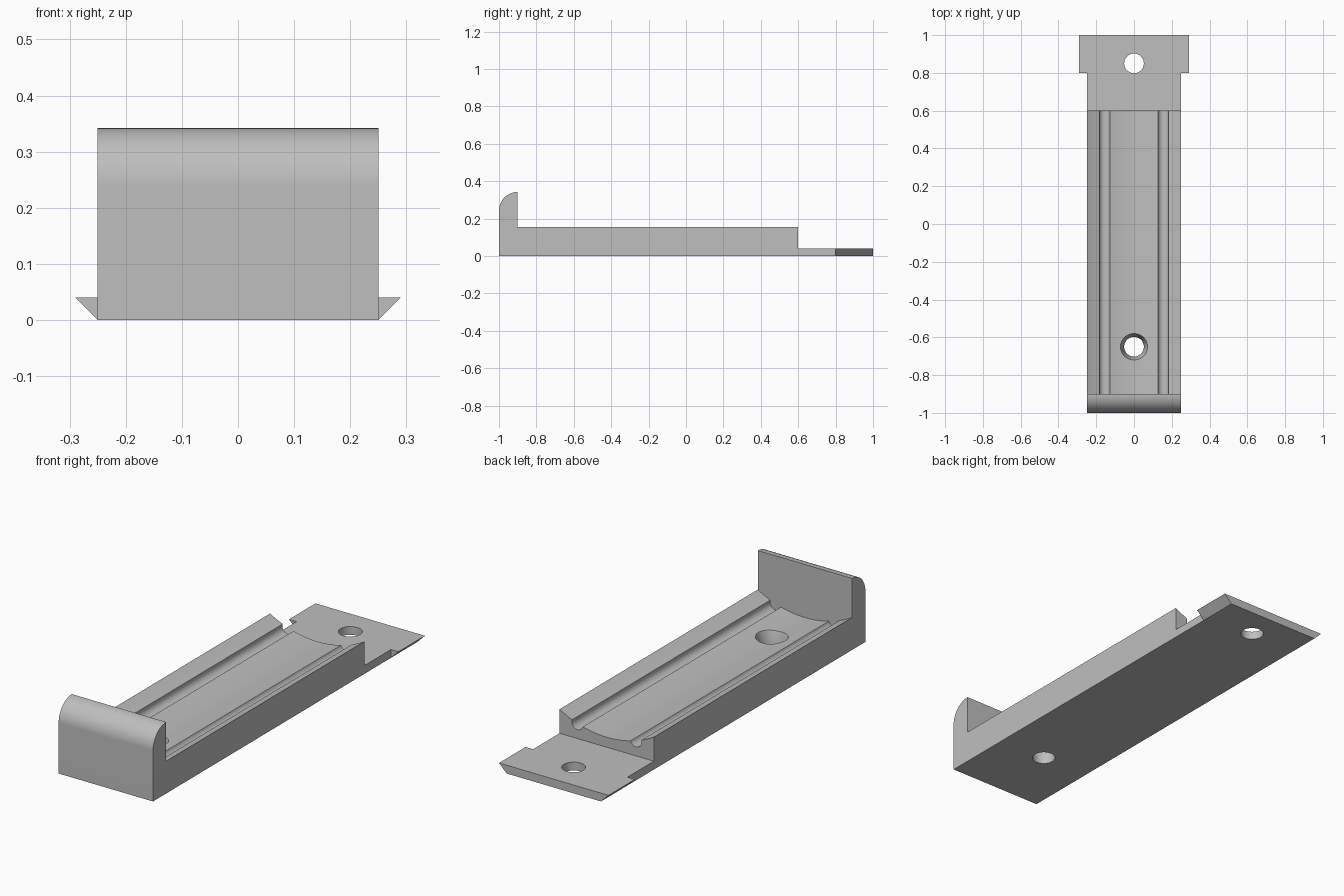
import bpy, bmesh
from math import sin, cos, sqrt, pi, asin, acos, atan2, radians
from mathutils import Vector

cube = bpy.data.objects.get("Cube")
if cube:
    bpy.data.objects.remove(cube, do_unlink=True)

grey = bpy.data.materials.new("mid grey")
grey.use_nodes = True
colour = (0.52, 0.52, 0.52, 1)
grey.diffuse_color = colour
grey.node_tree.nodes["Principled BSDF"].inputs["Base Color"].default_value = colour

HALF, TOP, SHELF = 0.25, 0.155, 0.04      # half width, bed height, tongue height
LIP_Y, BED_Y = -0.9, 0.6                  # lip back, bed back


def loft(name, start, end):
    """Solid between two matching loops of points."""
    bm = bmesh.new()
    a = [bm.verts.new(p) for p in start]
    b = [bm.verts.new(p) for p in end]
    bm.faces.new(a)
    bm.faces.new(b[::-1])
    for i in range(len(a)):
        j = (i + 1) % len(a)
        bm.faces.new((a[i], b[i], b[j], a[j]))
    bmesh.ops.remove_doubles(bm, verts=bm.verts, dist=1e-5)
    bmesh.ops.recalc_face_normals(bm, faces=bm.faces)
    mesh = bpy.data.meshes.new(name)
    bm.to_mesh(mesh)
    bm.free()
    mesh.materials.append(grey)
    obj = bpy.data.objects.new(name, mesh)
    bpy.context.collection.objects.link(obj)
    return obj


def ring(r, y, z, n=48):
    return [(r * cos(2 * pi * i / n), y + r * sin(2 * pi * i / n), z) for i in range(n)]


def activate(obj):
    bpy.ops.object.select_all(action='DESELECT')
    obj.select_set(True)
    bpy.context.view_layer.objects.active = obj


def drill(obj, y, z0, r0, z1, r1):
    """Cut a straight or tapered vertical hole."""
    cutter = loft("hole_cutter", ring(r0, y, z0), ring(r1, y, z1))
    cutter.hide_render = True
    mod = obj.modifiers.new("hole", 'BOOLEAN')
    mod.operation, mod.solver, mod.object = 'DIFFERENCE', 'EXACT', cutter
    activate(obj)
    bpy.ops.object.modifier_apply(modifier=mod.name)
    bpy.data.objects.remove(cutter, do_unlink=True)


# Bed: shallow trough with a round groove along each side
R = 0.5
zc = TOP + sqrt(R * R - HALF * HALF)


def trough(x):
    return zc - sqrt(R * R - x * x)


gx, gr = 0.155, 0.03
gz = trough(gx)
inner, outer = gx - 0.0287, gx + 0.0278
a0 = atan2(trough(outer) - gz, outer - gx)
a1 = atan2(trough(inner) - gz, inner - gx)
if a1 > 0:
    a1 -= 2 * pi
if a1 > a0:
    a1 -= 2 * pi
half = [(HALF - (HALF - outer) * i / 5, trough(HALF - (HALF - outer) * i / 5)) for i in range(5)]
half += [(gx + gr * cos(a0 + (a1 - a0) * i / 14), gz + gr * sin(a0 + (a1 - a0) * i / 14))
         for i in range(15)]
half += [(inner * (1 - i / 8), trough(inner * (1 - i / 8))) for i in range(1, 9)]
profile = [(HALF, 0)] + half + [(-x, z) for x, z in half[-2::-1]] + [(-HALF, 0)]
bed = loft("grooved_bed", [(x, LIP_Y, z) for x, z in profile],
           [(x, BED_Y, z) for x, z in profile])
drill(bed, -0.65, -0.05, 0.052, 0.05, 0.052)
drill(bed, -0.65, 0.03, 0.052, 0.12, 0.08)

# Front lip with a rounded top
lip_r, lip_z = 0.1, 0.242
side = [(LIP_Y, 0), (-1, 0)]
side += [(LIP_Y - lip_r * cos(pi / 2 * i / 20), lip_z + lip_r * sin(pi / 2 * i / 20))
         for i in range(21)]
lip = loft("front_lip", [(-HALF, y, z) for y, z in side], [(HALF, y, z) for y, z in side])


# Tongue: thin shelf ending in a bevelled crosspiece
def outline(w, z):
    right = [(HALF, BED_Y, z), (HALF, 0.8, z), (w, 0.8, z), (w, 1, z)]
    return right + [(-x, y, h) for x, y, h in reversed(right)]


# Lower outline tapers back to the shelf width
bm = bmesh.new()
top = [bm.verts.new(p) for p in outline(0.29, SHELF)]
low = outline(HALF, 0)
base = [bm.verts.new(low[i]) for i in (0, 1, 3, 4, 6, 7)]
b = [base[i] for i in (0, 1, 1, 2, 3, 4, 4, 5)]
bm.faces.new(top)
bm.faces.new(base[::-1])
for i in range(8):
    j = (i + 1) % 8
    quad = [top[i], b[i], b[j], top[j]]
    bm.faces.new(list(dict.fromkeys(quad)))
bmesh.ops.recalc_face_normals(bm, faces=bm.faces)
mesh = bpy.data.meshes.new("rear_tongue")
bm.to_mesh(mesh)
bm.free()
mesh.materials.append(grey)
tongue = bpy.data.objects.new("rear_tongue", mesh)
bpy.context.collection.objects.link(tongue)
drill(tongue, 0.85, -0.05, 0.052, 0.1, 0.052)

for obj in (bed, lip, tongue):
    activate(obj)
    bpy.ops.object.shade_smooth_by_angle(angle=radians(30))
